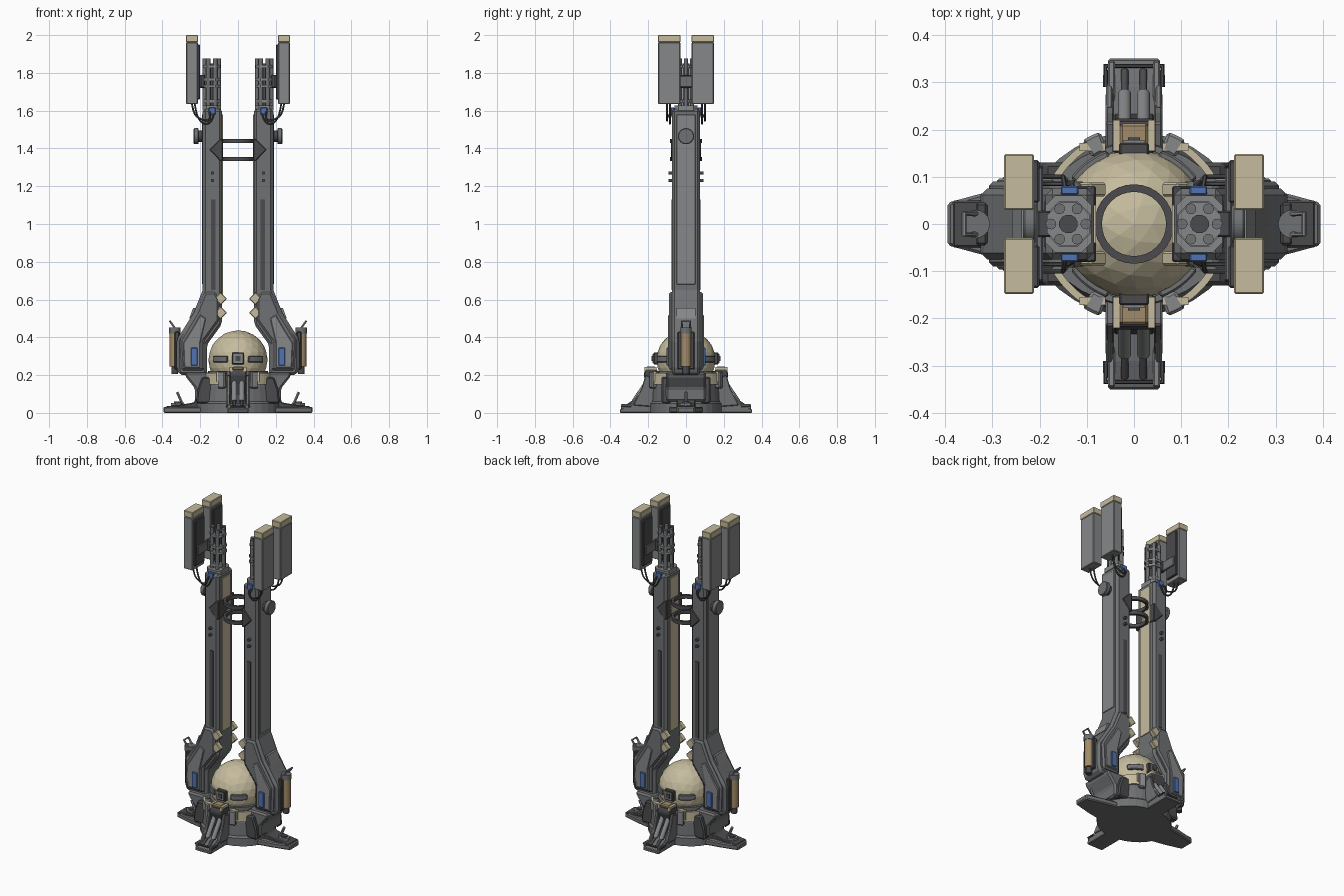
import bpy, bmesh
from math import sin, cos, pi, radians
from mathutils import Vector

if "Cube" in bpy.data.objects:
    bpy.data.objects.remove(bpy.data.objects["Cube"])

def material(name, col):
    m = bpy.data.materials.new(name)
    m.diffuse_color = (*col, 1)
    m.use_nodes = True
    m.node_tree.nodes["Principled BSDF"].inputs["Base Color"].default_value = m.diffuse_color
    return m

TAN = material("tan", (0.56, 0.50, 0.34))
BROWN = material("brown", (0.36, 0.26, 0.14))
BLUE = material("blue", (0.08, 0.17, 0.45))
DARK = material("dark_grey", (0.07, 0.07, 0.075))
GREY = material("grey", (0.16, 0.165, 0.17))
LIGHT = material("light_grey", (0.24, 0.245, 0.25))
round_parts = []

def add(name, mesh, mat=None, mirror="", bevel=0):
    ob = bpy.data.objects.new(name, mesh)
    bpy.context.collection.objects.link(ob)
    mesh.materials.clear()
    mesh.materials.append(mat or GREY)
    if mirror:
        m = ob.modifiers.new("mirror", "MIRROR")
        m.use_axis = ("x" in mirror, "y" in mirror, False)
        m.use_mirror_merge = False
    if bevel:
        b = ob.modifiers.new("bevel", "BEVEL")
        b.width, b.segments = bevel, 1
    return ob

def finish(name, bm, *args):
    bmesh.ops.recalc_face_normals(bm, faces=bm.faces[:])
    me = bpy.data.meshes.new(name)
    bm.to_mesh(me)
    bm.free()
    return add(name, me, *args)

def loft(name, rings, *args):
    """Closed solid skinned through equal-length rings of points."""
    bm = bmesh.new()
    vs = [[bm.verts.new(p) for p in r] for r in rings]
    n = len(vs[0])
    for a, b in zip(vs, vs[1:]):
        for i in range(n):
            bm.faces.new((a[i], a[(i + 1) % n], b[(i + 1) % n], b[i]))
    bm.faces.new(vs[0])
    bm.faces.new(vs[-1])
    return finish(name, bm, *args)

def prism(name, axis, pts, a, b, *args):
    place = {"X": lambda u, v, w: (w, u, v), "Y": lambda u, v, w: (u, w, v),
             "Z": lambda u, v, w: (u, v, w)}[axis]
    return loft(name, [[place(u, v, w) for u, v in pts] for w in (a, b)], *args)

def box(name, x0, x1, y0, y1, z0, z1, *args):
    return prism(name, "Z", [(x0, y0), (x1, y0), (x1, y1), (x0, y1)], z0, z1, *args)

def cyl(name, p, q, r, n=16, *args, turn=0.0):
    p, q = Vector(p), Vector(q)
    d = (q - p).normalized()
    u = d.orthogonal().normalized()
    v = d.cross(u)
    ring = [u * r * cos(2 * pi * i / n + turn) + v * r * sin(2 * pi * i / n + turn) for i in range(n)]
    ob = loft(name, [[p + o for o in ring], [q + o for o in ring]], *args)
    if n > 8:
        round_parts.append(ob)
    return ob

def arc(name, r0, r1, z0, z1, a0, a1, n, *args):
    an = [radians(a0 + (a1 - a0) * i / n) for i in range(n + 1)]
    pts = [(r1 * cos(t), r1 * sin(t)) for t in an] + [(r0 * cos(t), r0 * sin(t)) for t in an[::-1]]
    return prism(name, "Z", pts, z0, z1, *args)

def tube(name, pts, r, kind="POLY", *args):
    cu = bpy.data.curves.new(name, "CURVE")
    cu.dimensions, cu.bevel_depth, cu.bevel_resolution, cu.use_fill_caps = "3D", r, 1, True
    sp = cu.splines.new(kind)
    sp.points.add(len(pts) - 1)
    for s, p in zip(sp.points, pts):
        s.co = (*p, 1)
    if kind == "NURBS":
        sp.use_endpoint_u, sp.order_u, sp.resolution_u = True, 3, 5
    tmp = bpy.data.objects.new("tmp", cu)
    me = bpy.data.meshes.new_from_object(tmp)
    bpy.data.objects.remove(tmp)
    ob = add(name, me, *args)
    round_parts.append(ob)
    return ob

def oval(rx, ry, z, n=32):
    return [(rx * cos(2 * pi * i / n), ry * sin(2 * pi * i / n), z) for i in range(n)]

# ---- base drum, side armour and rim trim
loft("base_drum", [oval(.225, .195, 0), oval(.225, .195, .05), oval(.215, .185, .06),
                   oval(.21, .18, .14), oval(.2, .17, .2)])
prism("side_armour", "Y", [(.14, .06), (.228, .06), (.228, .13), (.28, .195), (.28, .215), (.14, .215)],
      -.105, .105, GREY, "x", .01)
for s in (-1, 1):
    prism("armour_skirt", "Y", [(.13, .05), (.222, .05), (.215, .12), (.19, .19), (.13, .19)],
          s * .08, s * .13, DARK, "x", .008)
arc("rim_trim", .185, .2, .15, .212, 32, 62, 6, TAN, "xy")
arc("rim_clip", .165, .208, .13, .22, 58, 70, 2, LIGHT, "xy", .006)
box("front_trim", .06, .115, -.172, -.155, .165, .22, TAN, "xy")

# ---- side feet with hex bolts and struts
prism("side_foot", "Z", [(.17, -.09), (.21, -.088), (.28, -.075), (.34, -.06), (.395, -.045),
                         (.395, .045), (.34, .06), (.28, .075), (.21, .088), (.17, .09)], 0, .032, GREY, "x", .006)
prism("foot_ramp", "Y", [(.2, .02), (.385, .02), (.385, .034), (.29, .045), (.235, .055), (.2, .11)],
      -.05, .05, DARK, "x", .005)
cyl("foot_bolt", (.322, 0, .03), (.322, 0, .052), .034, 6, LIGHT, "x")
cyl("foot_bolt_core", (.322, 0, .05), (.322, 0, .06), .018, 16, DARK, "x")
tube("foot_strut", [(.28, 0, .03), (.3, 0, .06), (.322, 0, .11)], .008, "POLY", LIGHT, "x")

# ---- front and back feet with the latch assembly
prism("end_foot", "X", [(-.17, 0), (-.35, 0), (-.35, .02), (-.29, .04), (-.17, .06)], -.055, .055, GREY, "y", .004)
prism("latch_body", "X", [(-.14, .04), (-.14, .21), (-.16, .235), (-.215, .235), (-.225, .2), (-.21, .15), (-.235, .04)],
      -.045, .045, DARK, "y", .006)
prism("latch_cheek", "X", [(-.15, .03), (-.15, .18), (-.215, .2), (-.235, .13), (-.28, .04)], .042, .06, GREY, "xy", .004)
box("latch_cap", -.03, .03, -.213, -.158, .225, .245, BROWN, "y", .006)
box("latch_cap_rail", .03, .044, -.22, -.155, .22, .243, TAN, "xy")
cyl("latch_piston", (.02, -.2, .17), (.02, -.275, .06), .014, 12, LIGHT, "xy")
cyl("latch_piston_rod", (.02, -.27, .065), (.02, -.325, .03), .008, 12, DARK, "xy")
box("foot_rail", .04, .055, -.345, -.23, .02, .046, LIGHT, "xy", .003)
tube("foot_crossbar", [(-.06, -.29, .035), (-.06, -.335, .035), (.06, -.335, .035), (.06, -.29, .035)], .006, "POLY", DARK, "y")
tube("foot_handle", [(.052, -.295, .03), (.052, -.27, .07), (.052, -.243, .105)], .007, "POLY", LIGHT, "xy")

# ---- faceted dome with belt and diamond port
bm = bmesh.new()
bmesh.ops.create_icosphere(bm, subdivisions=3, radius=.157)
bmesh.ops.translate(bm, verts=bm.verts[:], vec=(0, 0, .28))
finish("dome", bm, TAN)
arc("dome_collar", .13, .16, .2, .222, 0, 360, 32, GREY)
arc("dome_belt", .145, .166, .268, .302, 36, 70, 6, GREY, "xy", .004)
cyl("dome_port", (0, -.145, .288), (0, -.172, .288), .045, 4, DARK, "y", .004)
cyl("dome_port_frame", (0, -.17, .288), (0, -.178, .288), .032, 4, LIGHT, "y")
cyl("dome_port_core", (0, -.17, .288), (0, -.183, .288), .018, 4, DARK, "y")

# ---- twin towers
prism("tower", "Y", [(.085, 1.61), (.085, .47), (.165, .36), (.165, .2), (.31, .2), (.325, .24), (.325, .39),
                     (.285, .45), (.235, .53), (.187, .65), (.187, 1.61)], -.075, .075, GREY, "x", .014)
prism("tower_leg_plate", "Y", [(.1, .6), (.1, .49), (.18, .38), (.18, .225), (.3, .225), (.308, .385), (.27, .45),
                               (.22, .53), (.175, .64), (.12, .64)], -.09, .09, GREY, "x", .01)
prism("leg_front_panel", "Y", [(.2, .37), (.2, .24), (.285, .24), (.29, .37), (.24, .45), (.2, .52), (.17, .5)],
      .085, .096, LIGHT, "xy", .004)
box("leg_blue_block", .214, .25, .09, .104, .25, .345, BLUE, "xy", .003)
box("tower_slot", .118, .142, .07, .078, .65, 1.13, DARK, "xy")
box("tower_inner_strip", .08, .09, -.04, .04, .62, 1.58, TAN, "x")
box("tower_outer_strip", .18, .191, -.05, .05, .68, 1.58, LIGHT, "x", .003)
prism("knee_plate", "Y", [(.238, .5), (.258, .5), (.238, .555), (.214, .555)], -.05, .05, LIGHT, "x")
for z in (1.23, 1.27):
    cyl("tower_stud", (.135, .07, z), (.135, .092, z), .009, 10, DARK, "xy")
for z in (.53, .605):
    prism("inner_diamond", "Y", [(.058, z), (.092, z + .034), (.126, z), (.092, z - .034)],
          .058, .088, TAN, "xy", .004)

# ---- ring braces between the towers
for z in (1.345, 1.44):
    arc("brace_ring", .068, .084, z - .011, z + .011, 0, 360, 32, DARK)
prism("brace_bracket", "Y", [(.08, 1.335), (.08, 1.45), (.095, 1.45), (.15, 1.393), (.095, 1.335)],
      -.08, .08, DARK, "x", .004)
cyl("tower_hub", (.18, 0, 1.465), (.212, 0, 1.465), .03, 20, DARK, "x")
cyl("tower_hub_disc", (.208, 0, 1.465), (.235, 0, 1.465), .043, 20, GREY, "x", .004)

# ---- outer canisters on the legs
box("canister_mount", .31, .335, -.045, .045, .23, .43, DARK, "x", .005)
cyl("canister", (.335, 0, .245), (.335, 0, .42), .027, 16, BROWN, "x")
cyl("canister_cap", (.335, 0, .42), (.335, 0, .452), .03, 16, GREY, "x")
cyl("canister_foot", (.335, 0, .205), (.335, 0, .245), .018, 12, DARK, "x")
tube("canister_handle", [(.335, -.022, .45), (.36, -.022, .485), (.36, .022, .485), (.335, .022, .45)],
     .006, "POLY", LIGHT, "x")

# ---- tower heads with barrel clusters
prism("tower_cap", "Z", [(.09, -.04), (.11, -.06), (.167, -.06), (.187, -.04), (.187, .04), (.167, .06), (.11, .06), (.09, .04)],
      1.6, 1.628, LIGHT, "x")
box("cap_blue_block", .118, .155, .062, .08, 1.58, 1.618, BLUE, "xy", .003)
for i in range(6):
    t = pi / 3 * i
    x, y = .139 + .037 * cos(t), .037 * sin(t)
    cyl("barrel", (x, y, 1.62), (x, y, 1.875), .0115, 10, GREY, "x")
cyl("barrel_core", (.139, 0, 1.62), (.139, 0, 1.85), .02, 12, DARK, "x")
for z, h, r in ((1.65, .02, .045), (1.73, .014, .052), (1.765, .014, .052), (1.835, .016, .049)):
    cyl("barrel_clamp", (.139, 0, z - h / 2), (.139, 0, z + h / 2), r, 8, LIGHT, "x", turn=pi / 8)

# ---- panel antennas on brackets, with cables
box("panel_arm", .175, .205, -.028, .028, 1.72, 1.79, DARK, "x", .004)
box("panel_crossplate", .193, .207, -.12, .12, 1.725, 1.785, GREY, "x", .003)
box("panel_back", .2, .216, .045, .135, 1.66, 1.95, DARK, "xy", .004)
box("panel", .212, .275, .03, .148, 1.635, 1.962, LIGHT, "xy", .004)
box("panel_tip", .212, .275, .03, .148, 1.962, 2.0, TAN, "xy", .003)
for k, y in enumerate((.085, .1)):
    tube("cable", [(.125 + .02 * k, .07, 1.6), (.13 + .02 * k, y, 1.57), (.15, y, 1.53 + .015 * k),
                   (.19, y, 1.53 + .02 * k), (.222 + .015 * k, y, 1.58), (.23 + .015 * k, y, 1.645)],
         .005, "NURBS", DARK, "xy")

# ---- smooth the round parts, keep hard edges
for ob in round_parts:
    ob.select_set(True)
bpy.context.view_layer.objects.active = round_parts[0]
bpy.ops.object.shade_smooth_by_angle(angle=radians(40))
